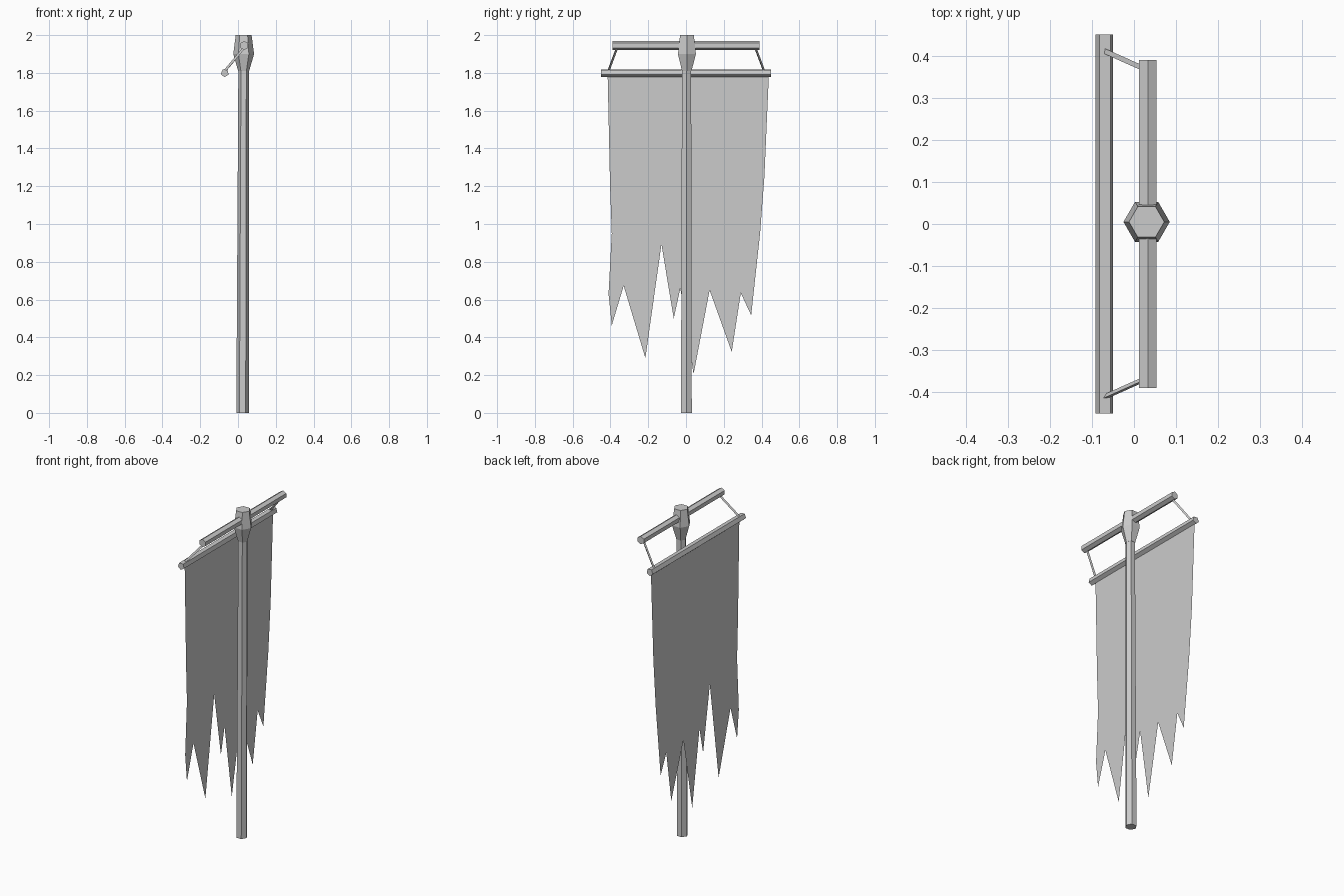
import bpy, bmesh, math
from mathutils import Vector

if "Cube" in bpy.data.objects:
    bpy.data.objects.remove(bpy.data.objects["Cube"])


def finish(name, bm):
    me = bpy.data.meshes.new(name)
    bm.to_mesh(me)
    bm.free()
    ob = bpy.data.objects.new(name, me)
    bpy.context.collection.objects.link(ob)
    return ob


def hex_stack(name, rings, sides=6):
    """Capped, flat-sided column from (x, y, z, radius) rings."""
    bm = bmesh.new()
    loops = []
    for x, y, z, r in rings:
        loops.append([bm.verts.new((x + r * math.cos(math.tau * i / sides),
                                    y + r * math.sin(math.tau * i / sides), z))
                      for i in range(sides)])
    for a, b in zip(loops, loops[1:]):
        for i in range(sides):
            j = (i + 1) % sides
            bm.faces.new((a[i], a[j], b[j], b[i]))
    bm.faces.new(loops[0][::-1])
    bm.faces.new(loops[-1])
    return finish(name, bm)


def rod(name, p, q, r, sides, turn=0):
    """Low-poly rod between two points; turn sets the angle of its first edge."""
    p, q = Vector(p), Vector(q)
    d = (q - p).normalized()
    u = (Vector((1, 0, 0)) - d * d.x).normalized()
    w = u.cross(d)
    bm = bmesh.new()
    ends = []
    for c in (p, q):
        ends.append([bm.verts.new(c + r * (u * math.cos(t) + w * math.sin(t)))
                     for t in (math.radians(turn) + math.tau * i / sides
                               for i in range(sides))])
    a, b = ends
    for i in range(sides):
        j = (i + 1) % sides
        bm.faces.new((a[i], a[j], b[j], b[i]))
    bm.faces.new(a[::-1])
    bm.faces.new(b)
    bmesh.ops.recalc_face_normals(bm, faces=bm.faces)
    return finish(name, bm)


# Pole and its flared hexagonal head
hex_stack("pole", [(0.024, 0.002, 0, 0.033), (0.03, 0.003, 1.83, 0.028)])
hex_stack("pole_head", [(0.03, 0.004, 1.81, 0.029), (0.03, 0.005, 1.90, 0.055),
                        (0.03, 0.005, 2.0, 0.042)])

# Upper crossbar and lower banner bar
rod("crossbar", (0.033, -0.39, 1.945), (0.033, 0.39, 1.945), 0.024, 6, 30)
rod("banner_bar", (-0.07, -0.45, 1.799), (-0.07, 0.45, 1.799), 0.022, 5, 50)

# Thin ties joining the two bars
for side, s in (("left", -1), ("right", 1)):
    rod("tie_" + side, (-0.075, s * 0.414, 1.805), (0.03, s * 0.367, 1.93), 0.007, 3, 20)

# Tattered banner sheet, outline in (y, z)
outline = [(-0.415, 1.80), (-0.402, 1.2), (-0.393, 0.95), (-0.41, 0.63),
           (-0.393, 0.463), (-0.33, 0.673), (-0.215, 0.29), (-0.13, 0.893),
           (-0.065, 0.50), (-0.03, 0.66), (0.04, 0.205), (0.125, 0.65),
           (0.242, 0.323), (0.29, 0.635), (0.345, 0.517), (0.392, 0.95),
           (0.415, 1.25), (0.439, 1.80)]
bm = bmesh.new()
bm.faces.new([bm.verts.new((-0.07, y, z)) for y, z in outline])
finish("banner", bm)
